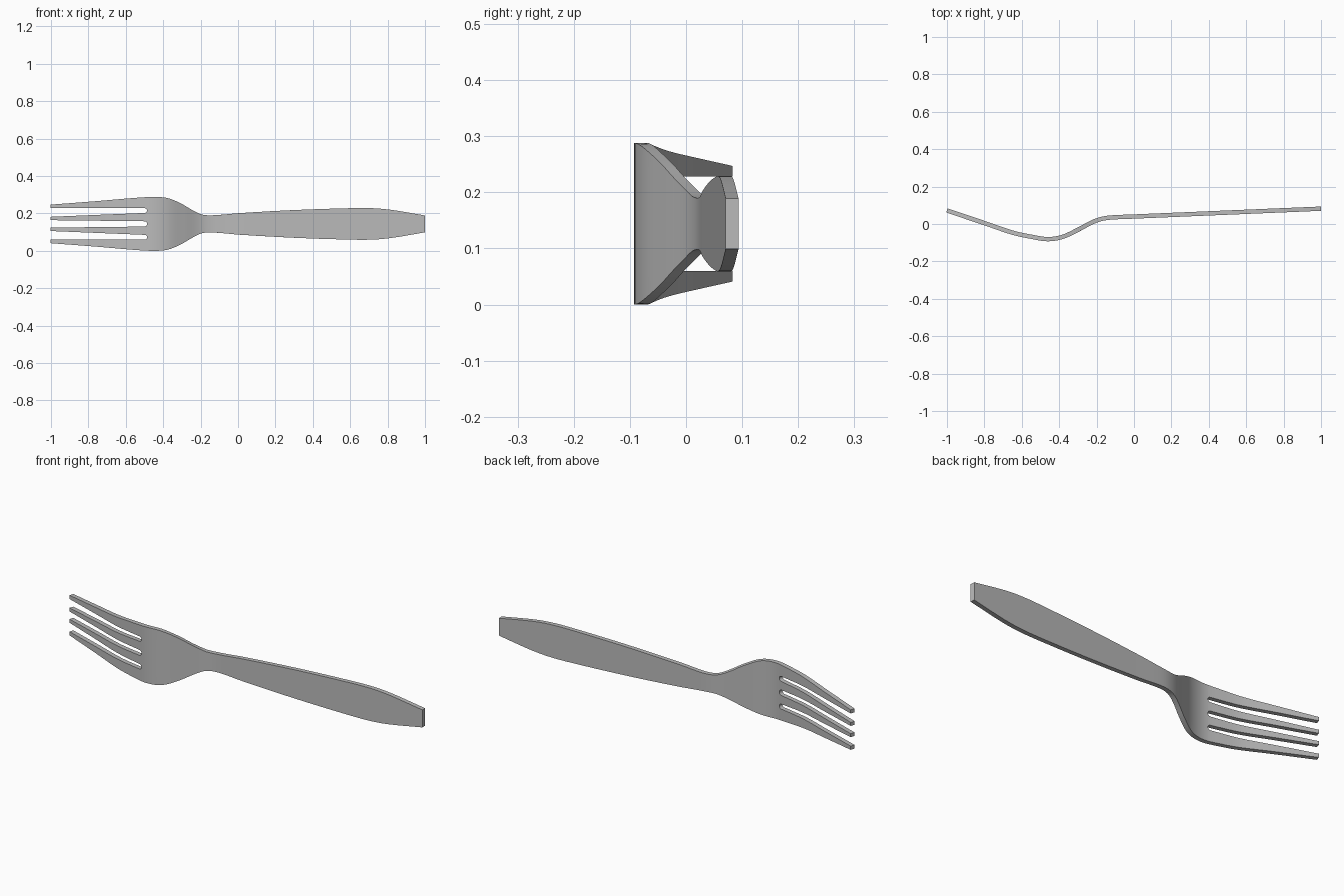
import bpy, bmesh, math

cube = bpy.data.objects.get("Cube")
if cube:
    bpy.data.objects.remove(cube, do_unlink=True)

MID_Z = 0.144
SLOT_END, SLOT_R = -0.485, 0.013
THICK = 0.023

# Half-width of the outline and bend of the centre line, as (x, value) points
OUTLINE = [(-1, .103), (-.75, .122), (-.55, .139), (-.45, .144), (-.38, .138), (-.31, .109),
           (-.25, .074), (-.2, .051), (-.16, .046), (-.1, .048), (0, .057), (.3, .074),
           (.6, .084), (.72, .084), (.82, .075), (1, .045)]
BEND = [(-1, .072), (-.8, .005), (-.65, -.046), (-.55, -.068), (-.46, -.081), (-.38, -.068),
        (-.3, -.031), (-.22, .011), (-.17, .028), (-.12, .035), (0, .040), (.5, .061), (1, .082)]


def smooth_curve(points, x):
    """Cubic interpolation through the points."""
    n = len(points)
    i = max(k for k in range(n - 1) if points[k][0] <= x + 1e-9)

    def slope(k):
        a, b = points[max(k - 1, 0)], points[min(k + 1, n - 1)]
        return (b[1] - a[1]) / (b[0] - a[0])

    (x0, v0), (x1, v1) = points[i], points[i + 1]
    h = x1 - x0
    t = (x - x0) / h
    return ((1 + 2 * t) * (1 - t) ** 2 * v0 + t * (1 - t) ** 2 * h * slope(i)
            + t * t * (3 - 2 * t) * v1 + t * t * (t - 1) * h * slope(i + 1))


def strips(x):
    """Lower and upper height of the four tine strips at x."""
    w = smooth_curve(OUTLINE, x)
    if x >= SLOT_END - 1e-6:
        c = 0.0715 * w / smooth_curve(OUTLINE, SLOT_END)
        inner, outer, mid = c, c, 0
    else:
        t = (x + 1) / (SLOT_END + 1)
        d = max(0, (x - SLOT_END + SLOT_R) / SLOT_R)
        k = math.sqrt(max(0, 1 - d * d))
        low = 0.038 + 0.021 * t
        centre, half = (low + 0.084) / 2, (0.084 - low) / 2 * k
        inner, outer = centre - half, centre + half
        mid = (0.020 - 0.006 * t) * k
    return [(-w, -outer), (-inner, -mid), (mid, inner), (outer, w)]


# Columns: even along tines, dense round the slot ends and in the neck
start = SLOT_END - SLOT_R
columns = [-1 + (start + 1) * i / 18 for i in range(18)]
columns += [start + SLOT_R * math.sin(math.pi / 2 * i / 6) for i in range(7)]
columns += [SLOT_END + (-0.1 - SLOT_END) * i / 28 for i in range(1, 29)]
columns += [-0.1 + 1.1 * i / 30 for i in range(1, 31)]

# Fork sheet: four strips that join where the slots close
bm = bmesh.new()
previous = None
for x in columns:
    y = smooth_curve(BEND, x)
    row = [[bm.verts.new((x, y, MID_Z + z)) for z in pair] for pair in strips(x)]
    if previous:
        for (a, b), (c, d) in zip(previous, row):
            bm.faces.new((a, c, d, b))
    previous = row
bmesh.ops.remove_doubles(bm, verts=bm.verts, dist=1e-5)
bmesh.ops.recalc_face_normals(bm, faces=bm.faces)
mesh = bpy.data.meshes.new("fork")
bm.to_mesh(mesh)
bm.free()
fork = bpy.data.objects.new("fork", mesh)
bpy.context.collection.objects.link(fork)

# Brushed grey metal
metal = bpy.data.materials.new("grey_metal")
metal.use_nodes = True
colour = (0.5, 0.5, 0.5, 1)
metal.diffuse_color = colour
metal.node_tree.nodes["Principled BSDF"].inputs["Base Color"].default_value = colour
mesh.materials.append(metal)

# Thickness, then smooth faces with sharp rims
bpy.ops.object.select_all(action="DESELECT")
fork.select_set(True)
bpy.context.view_layer.objects.active = fork
solid = fork.modifiers.new("thickness", "SOLIDIFY")
solid.thickness = THICK
solid.offset = 0
bpy.ops.object.modifier_apply(modifier=solid.name)
bpy.ops.object.shade_smooth_by_angle(angle=math.radians(30))
